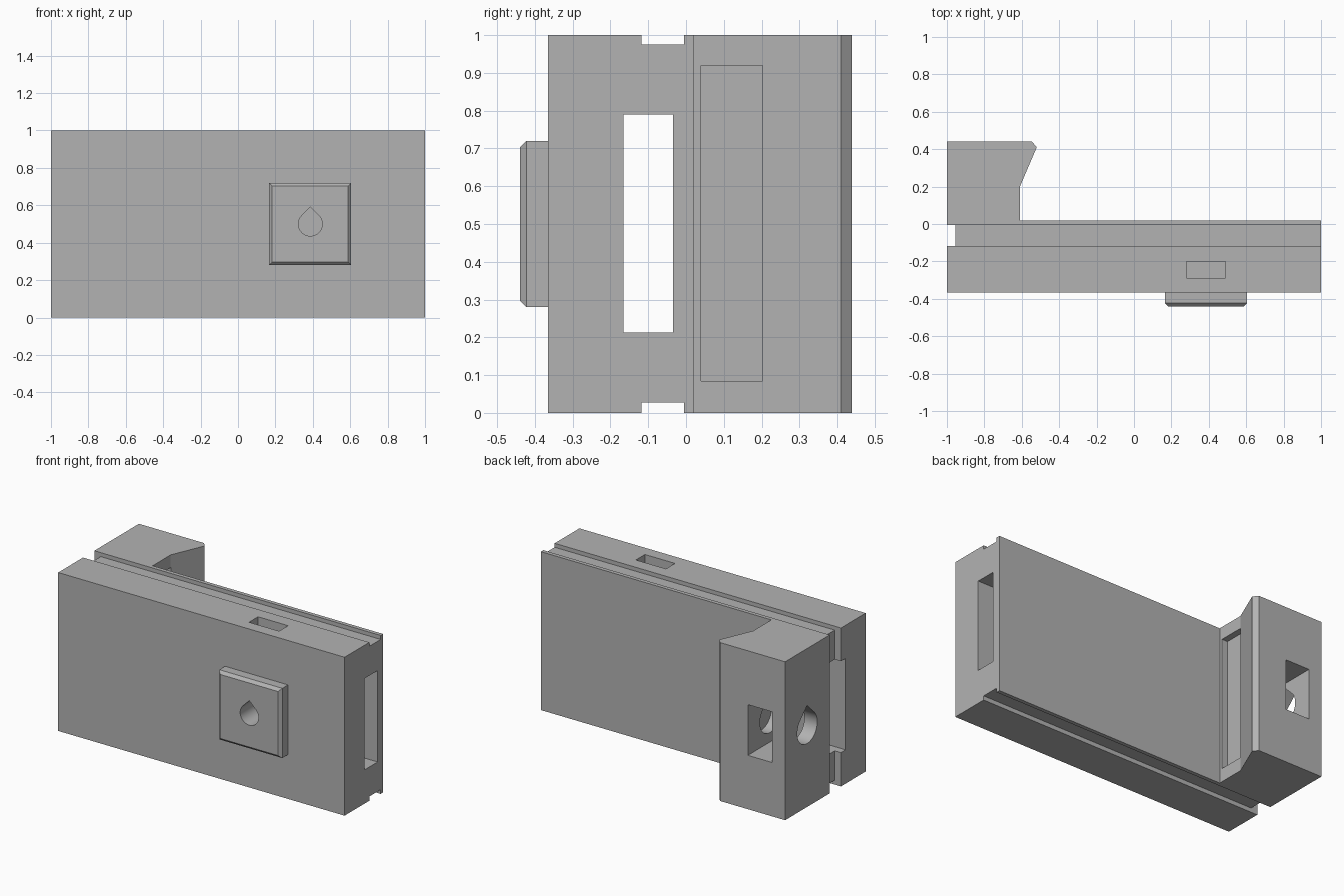
import bpy, bmesh, math
from mathutils import Vector

if "Cube" in bpy.data.objects:
    bpy.data.objects.remove(bpy.data.objects["Cube"])

grey = bpy.data.materials.new("plain grey")
grey.use_nodes = True
grey.diffuse_color = (0.45, 0.45, 0.45, 1)
grey.node_tree.nodes["Principled BSDF"].inputs["Base Color"].default_value = grey.diffuse_color


def prism(name, points, direction):
    """Solid made by pushing a flat outline along a direction."""
    bm = bmesh.new()
    face = bm.faces.new([bm.verts.new(p) for p in points])
    new = bmesh.ops.extrude_face_region(bm, geom=[face])["geom"]
    moved = [v for v in new if isinstance(v, bmesh.types.BMVert)]
    bmesh.ops.translate(bm, verts=moved, vec=Vector(direction))
    bmesh.ops.recalc_face_normals(bm, faces=bm.faces)
    mesh = bpy.data.meshes.new(name)
    bm.to_mesh(mesh)
    bm.free()
    mesh.materials.append(grey)
    obj = bpy.data.objects.new(name, mesh)
    bpy.context.collection.objects.link(obj)
    return obj


def box(name, x, y, z):
    outline = [(x[0], y[0], z[0]), (x[1], y[0], z[0]), (x[1], y[1], z[0]), (x[0], y[1], z[0])]
    return prism(name, outline, (0, 0, z[1] - z[0]))


def teardrop(radius, steps=36):
    """Round outline with a pointed top, as (across, up) pairs."""
    start, sweep = math.radians(135), math.radians(270)
    arc = [(radius * math.cos(start + sweep * i / steps),
            radius * math.sin(start + sweep * i / steps)) for i in range(steps + 1)]
    return arc + [(0, radius * math.sqrt(2))]


def cut(target, cutters):
    for cutter in cutters:
        cutter.hide_render = True
        mod = target.modifiers.new("cut", 'BOOLEAN')
        mod.operation, mod.solver, mod.object = 'DIFFERENCE', 'EXACT', cutter
        bpy.context.view_layer.objects.active = target
        bpy.ops.object.modifier_apply(modifier=mod.name)


# Main block with the hooked jaw at one end
profile = [(-1, -0.365), (1, -0.365), (1, 0.02), (-0.61, 0.02), (-0.61, 0.2),
           (-0.52, 0.41), (-0.545, 0.44), (-1, 0.44)]
body = prism("body_with_jaw", [(x, y, 0) for x, y in profile], (0, 0, 1))

# Raised square pad with bevelled front edges
pad = box("front_pad", (0.165, 0.605), (-0.44, -0.355), (0.28, 0.72))
bm = bmesh.new()
bm.from_mesh(pad.data)
front = [e for e in bm.edges if all(v.co.y < -0.43 for v in e.verts)]
bmesh.ops.bevel(bm, geom=front, offset=0.018, segments=1, affect='EDGES')
bm.to_mesh(pad.data)
bm.free()

# Grooves around the block, long slot, pockets and jaw recess
groove = (-0.118, -0.005)
cutters = [
    box("groove_top", (-1.1, 1.1), groove, (0.975, 1.1)),
    box("groove_bottom", (-1.1, 1.1), groove, (-0.1, 0.027)),
    box("groove_side", (-1.1, -0.955), groove, (-0.1, 1.1)),
    box("long_slot", (-1.2, 1.2), (-0.165, -0.035), (0.213, 0.79)),
    box("top_nut_pocket", (0.28, 0.49), (-0.29, -0.2), (0.4, 1.1)),
    box("jaw_nut_pocket", (-0.91, -0.74), (0.1, 0.5), (0.34, 0.66)),
    box("jaw_recess", (-0.65, -0.55), (0.04, 0.203), (0.085, 0.92)),
]

# Teardrop bolt holes
pad_hole = prism("pad_hole", [(0.387 + a, -0.6, 0.5 + b) for a, b in teardrop(0.064)], (0, 0.42, 0))
jaw_hole = prism("jaw_hole", [(-1.1, 0.22 + a, 0.5 + b) for a, b in teardrop(0.1)], (0.42, 0, 0))
cutters += [jaw_hole, pad_hole]

cut(body, cutters)
cut(pad, [pad_hole])
for cutter in cutters:
    bpy.data.objects.remove(cutter)

# Smooth only the hole walls
for obj in (body, pad):
    bpy.ops.object.select_all(action='DESELECT')
    obj.select_set(True)
    bpy.context.view_layer.objects.active = obj
    bpy.ops.object.shade_smooth_by_angle(angle=math.radians(20))
